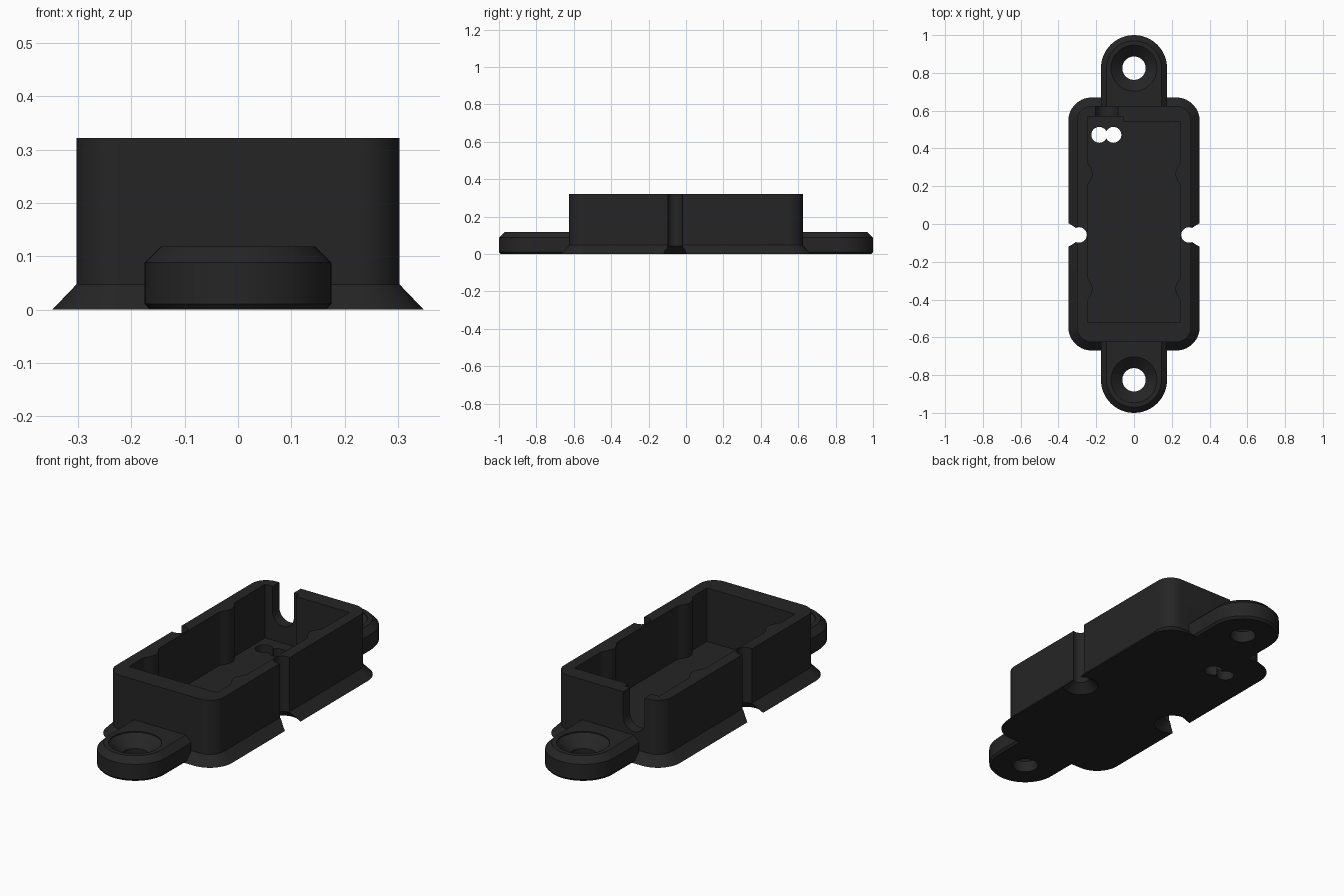
import bpy, bmesh, math

if "Cube" in bpy.data.objects:
    bpy.data.objects.remove(bpy.data.objects["Cube"])

plastic = bpy.data.materials.new("black plastic")
plastic.diffuse_color = (0.0185, 0.0185, 0.0185, 1)
plastic.use_nodes = True
plastic.node_tree.nodes["Principled BSDF"].inputs["Base Color"].default_value = plastic.diffuse_color


def rounded_rect(hx, hy, r, seg=14):
    """Outline of a rounded rectangle, counter-clockwise."""
    pts = []
    for k, (sx, sy) in enumerate([(1, 1), (-1, 1), (-1, -1), (1, -1)]):
        for i in range(seg + 1):
            a = math.pi / 2 * (k + i / seg)
            pts.append((sx * (hx - r) + r * math.cos(a),
                        sy * (hy - r) + r * math.sin(a)))
    return pts


def circle(cx, cy, r, n=40):
    return [(cx + r * math.cos(2 * math.pi * i / n),
             cy + r * math.sin(2 * math.pi * i / n)) for i in range(n)]


def loft(name, layers):
    """Closed solid through (outline, z) layers with equal point counts."""
    bm = bmesh.new()
    rings = [[bm.verts.new((x, y, z)) for x, y in pts] for pts, z in layers]
    n = len(rings[0])
    bm.faces.new(rings[0][::-1])
    bm.faces.new(rings[-1])
    for a, b in zip(rings, rings[1:]):
        for i in range(n):
            j = (i + 1) % n
            bm.faces.new((a[i], a[j], b[j], b[i]))
    bmesh.ops.remove_doubles(bm, verts=bm.verts, dist=1e-5)
    bmesh.ops.recalc_face_normals(bm, faces=bm.faces)
    me = bpy.data.meshes.new(name)
    bm.to_mesh(me)
    bm.free()
    me.materials.append(plastic)
    ob = bpy.data.objects.new(name, me)
    bpy.context.collection.objects.link(ob)
    return ob


def box(name, x0, x1, y0, y1, z0, z1):
    pts = [(x0, y0), (x1, y0), (x1, y1), (x0, y1)]
    return loft(name, [(pts, z0), (pts, z1)])


def combine(target, other, op):
    """Apply a boolean and discard the second solid."""
    mod = target.modifiers.new(op, 'BOOLEAN')
    mod.operation, mod.solver, mod.object = op, 'EXACT', other
    bpy.context.view_layer.objects.active = target
    bpy.ops.object.modifier_apply(modifier=mod.name)
    bpy.data.objects.remove(other)


# Tray body with flared skirt
FLOOR, TOP = 0.05, 0.322
body = rounded_rect(0.303, 0.625, 0.08)
tray = loft("sensor_case", [(rounded_rect(0.348, 0.67, 0.125), 0),
                            (body, 0.047), (body, TOP)])

# Mounting ears: one chamfered stadium running through the tray
ear = rounded_rect(0.175, 1.0, 0.1749)
ears = loft("mounting_ears", [(rounded_rect(0.165, 0.99, 0.1649), 0), (ear, 0.011),
                              (ear, 0.088), (rounded_rect(0.145, 0.97, 0.1449), 0.118)])
combine(tray, ears, 'UNION')

# Inner cavity, with a shallow recess behind the cable slot
combine(tray, box("cavity", -0.247, 0.247, -0.522, 0.542, FLOOR, 0.5), 'DIFFERENCE')
combine(tray, box("cable_recess", -0.247, -0.055, 0.4, 0.57, FLOOR, 0.5), 'DIFFERENCE')

# Rounded guide ribs on the long inner walls
for s in (-1, 1):
    for y in (0.265, -0.345):
        w, d = 0.065, 0.028
        pts = [(s * 0.27, y - w)]
        for i in range(13):
            t = i / 12
            pts.append((s * (0.247 - d * math.sin(math.pi * t) ** 1.3), y - w + 2 * w * t))
        pts.append((s * 0.27, y + w))
        combine(tray, loft("rib", [(pts, FLOOR - 0.02), (pts, TOP)]), 'UNION')

# U-shaped cable slot in the back wall
SX, SR, SZ = -0.145, 0.06, 0.195
arc = [(SX + SR * math.cos(math.pi * (1 + i / 16)),
        SZ + SR * math.sin(math.pi * (1 + i / 16))) for i in range(17)]
slot = loft("cable_slot", [([(SX - SR, 0.5)] + arc + [(SX + SR, 0.5)], -0.75),
                           ([(SX - SR, 0.5)] + arc + [(SX + SR, 0.5)], -0.5)])
slot.rotation_euler.x = math.pi / 2
bpy.context.view_layer.update()
combine(tray, slot, 'DIFFERENCE')

# Countersunk screw holes in the ears
for s in (-1, 1):
    c = lambda r: circle(0, s * 0.825, r)
    screw = loft("screw_hole", [(c(0.062), -0.1), (c(0.062), 0.058),
                                (c(0.122), 0.112), (c(0.122), 0.2)])
    combine(tray, screw, 'DIFFERENCE')

# Side screw channels, countersunk from below
for s in (-1, 1):
    c = lambda r: circle(s * 0.291, -0.058, r)
    channel = loft("side_channel", [(c(0.085), -0.1), (c(0.085), 0.0), (c(0.041), 0.042),
                                    (c(0.041), 0.5)])
    combine(tray, channel, 'DIFFERENCE')

# Twin wire holes through the floor
for x in (-0.184, -0.109):
    c = circle(x, 0.472, 0.042, 32)
    combine(tray, loft("wire_hole", [(c, -0.1), (c, 0.11)]), 'DIFFERENCE')

bpy.ops.object.select_all(action='DESELECT')
tray.select_set(True)
bpy.context.view_layer.objects.active = tray
bpy.ops.object.shade_smooth_by_angle(angle=math.radians(30))
